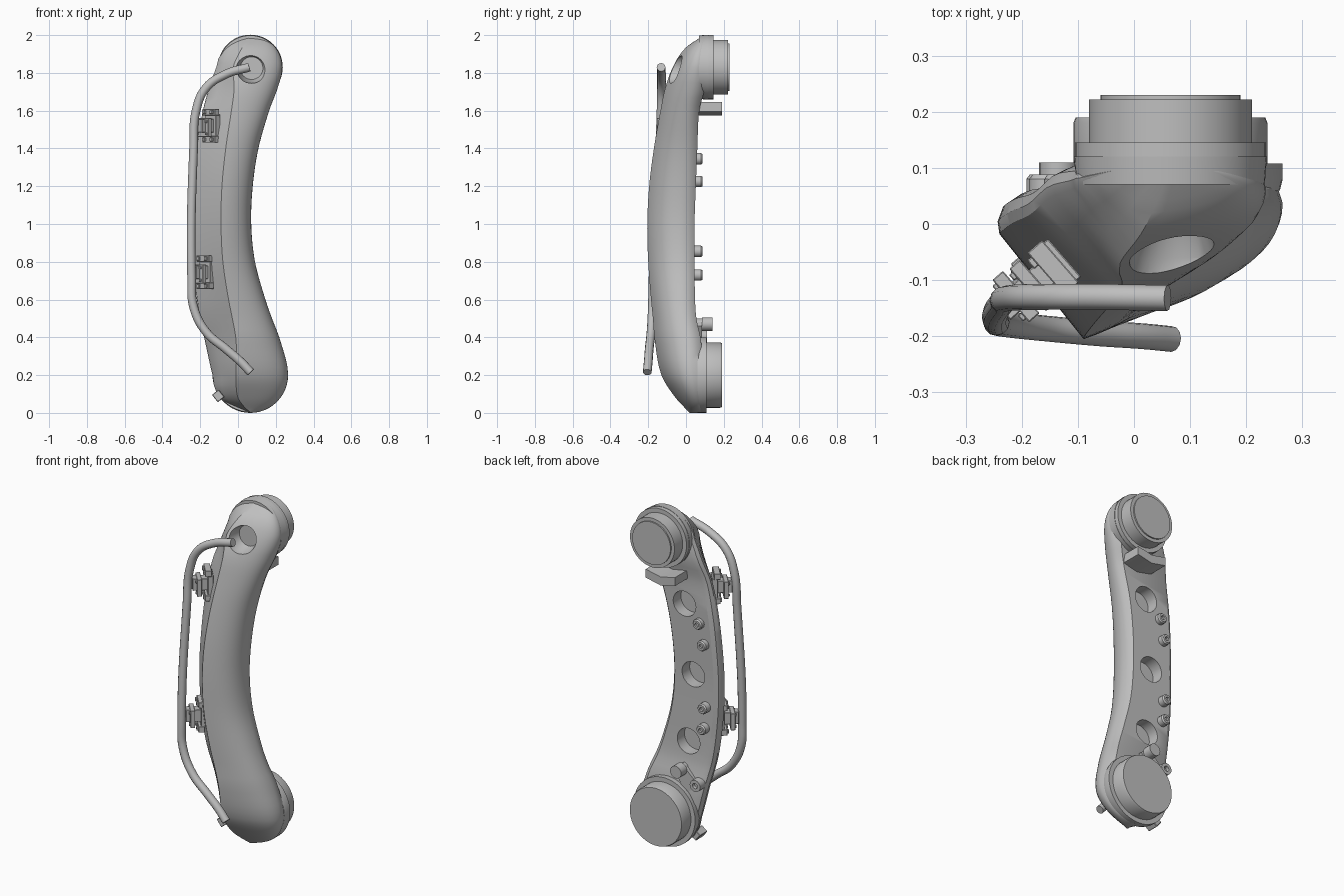
import bpy, bmesh, math
from mathutils import Vector, Matrix

cube = bpy.data.objects.get("Cube")
if cube:
    bpy.data.objects.remove(cube)

GREY = (0.52, 0.52, 0.52, 1)
grey = bpy.data.materials.new("satin_grey")
grey.use_nodes = True
grey.diffuse_color = GREY
grey.node_tree.nodes["Principled BSDF"].inputs["Base Color"].default_value = GREY

CX, TOP_Z, LOW_Z, TOP_R, LOW_R = 0.065, 1.83, 0.2, 0.17, 0.2


def finish(name, bm, angle=30):
    bmesh.ops.recalc_face_normals(bm, faces=bm.faces)
    mesh = bpy.data.meshes.new(name)
    bm.to_mesh(mesh)
    bm.free()
    mesh.materials.append(grey)
    obj = bpy.data.objects.new(name, mesh)
    bpy.context.collection.objects.link(obj)
    smooth(obj, angle)
    return obj


def smooth(obj, angle):
    bpy.ops.object.select_all(action='DESELECT')
    obj.select_set(True)
    bpy.context.view_layer.objects.active = obj
    bpy.ops.object.shade_smooth_by_angle(angle=math.radians(angle))


def turned(name, x, z, profile, sides=32):
    """Solid turned round an axis parallel to y; profile is (radius, y)."""
    bm = bmesh.new()
    rings = []
    for r, y in profile:
        rings.append([bm.verts.new((x + r * math.cos(a), y, z + r * math.sin(a)))
                      for a in (2 * math.pi * i / sides for i in range(sides))])
    skin(bm, rings)
    return finish(name, bm)


def skin(bm, rings):
    n = len(rings[0])
    for a, b in zip(rings, rings[1:]):
        for i in range(n):
            j = (i + 1) % n
            bm.faces.new((a[i], a[j], b[j], b[i]))
    bm.faces.new(rings[0])
    bm.faces.new(rings[-1])


def box(name, size, matrix, bevel=0.003):
    bm = bmesh.new()
    bmesh.ops.create_cube(bm, size=1)
    bmesh.ops.scale(bm, vec=size, verts=bm.verts)
    bmesh.ops.bevel(bm, geom=bm.edges[:], offset=bevel, segments=1, affect='EDGES')
    bm.transform(matrix)
    return finish(name, bm)


def prism(name, outline, y0, y1):
    """Outline in x and z, extruded along y."""
    bm = bmesh.new()
    skin(bm, [[bm.verts.new((x, y, z)) for x, z in outline] for y in (y0, y1)])
    return finish(name, bm)


# Arm stations: height, left x, ridge x, front y, right x, back y
STATIONS = [
    (0.0, 0.06, 0.06, 0.02, 0.07, 0.09),
    (0.08, -0.1, 0.0, -0.055, 0.22, 0.09),
    (0.2, -0.135, -0.01, -0.13, 0.265, 0.09),
    (0.38, -0.175, -0.01, -0.165, 0.225, 0.08),
    (0.5, -0.2, -0.03, -0.175, 0.18, 0.055),
    (0.6, -0.218, -0.05, -0.185, 0.145, 0.048),
    (0.8, -0.238, -0.08, -0.2, 0.09, 0.045),
    (1.0, -0.243, -0.09, -0.205, 0.07, 0.045),
    (1.2, -0.235, -0.085, -0.195, 0.078, 0.052),
    (1.4, -0.218, -0.065, -0.17, 0.108, 0.06),
    (1.6, -0.186, -0.035, -0.135, 0.165, 0.07),
    (1.72, -0.153, -0.02, -0.11, 0.21, 0.1),
    (1.83, -0.115, -0.025, -0.07, 0.235, 0.105),
    (1.93, -0.075, 0.02, -0.005, 0.2, 0.105),
    (2.0, 0.06, 0.065, 0.095, 0.07, 0.105),
]


def station(z):
    """Smoothly interpolated station values at a height."""
    k = max(i for i in range(len(STATIONS) - 1) if STATIONS[i][0] <= z + 1e-9)
    p = [STATIONS[min(max(k + d, 0), len(STATIONS) - 1)] for d in (-1, 0, 1, 2)]
    h = p[2][0] - p[1][0]
    t = (z - p[1][0]) / h
    out = []
    for c in range(1, 6):
        m0 = (p[2][c] - p[0][c]) / (p[2][0] - p[0][0]) * h
        m1 = (p[3][c] - p[1][c]) / (p[3][0] - p[1][0]) * h
        d = p[2][c] - p[1][c]
        out.append(p[1][c] + t * (m0 + t * (3 * d - 2 * m0 - m1 + t * (m0 + m1 - 2 * d))))
    return out


def section(z):
    left, ridge, front, right, back = station(z)
    for centre, r, sign in ((TOP_Z, TOP_R, 1), (LOW_Z, LOW_R, -1)):
        if (z - centre) * sign > 0:
            half = math.sqrt(max(r * r - (z - centre) ** 2, 0.00001))
            right = CX + half
            if sign < 0:
                left = max(left, CX - half)
            elif z > 1.885:
                left = CX - half
            ridge = min(max(ridge, left + 0.3 * half), right)
    depth, width = back - front, right - left
    ridge_pt = Vector((ridge, front))
    corner = Vector((right, front + 0.22 * depth))
    side = Vector((right, back - 0.24 * depth))
    pts = [Vector((left + 0.1 * width, back)), Vector((left + 0.03 * width, back - 0.06 * depth)),
           Vector((left, back - 0.16 * depth)), Vector((left + 0.01 * width, back - 0.25 * depth))]
    pts += [pts[3].lerp(ridge_pt, t) for t in (0.33, 0.66)]
    c1, c2 = ridge_pt.lerp(corner, 0.7), side.lerp(corner, 0.7)
    for i in range(15):
        t = i / 14
        u = 1 - t
        pts.append(u ** 3 * ridge_pt + 3 * u * u * t * c1 + 3 * u * t * t * c2 + t ** 3 * side)
    pts.append(Vector((right - 0.025 * width, back - 0.1 * depth)))
    pts.append(Vector((right - 0.09 * width, back)))
    return pts


# Curved arm
heights = [LOW_Z - LOW_R * math.cos(math.pi / 2 * i / 12) for i in range(12)]
heights += [LOW_Z + (TOP_Z - LOW_Z) * i / 40 for i in range(41)]
heights += [TOP_Z + TOP_R * math.sin(math.pi / 2 * i / 12) for i in range(1, 13)]
bm = bmesh.new()
skin(bm, [[bm.verts.new((p.x, p.y, z)) for p in section(z)] for z in heights])
arm = finish("arm_shell", bm)

# Lightening holes in the back and the socket at the front of the upper end
cutters = [turned("cutter", x, z, [(0.074, back - 0.07), (0.074, 0.2)])
           for x, z, back in ((-0.033, 1.435, 0.06), (-0.08, 1.025, 0.045), (-0.05, 0.625, 0.05))]
cutters.append(turned("cutter", 0.072, 1.825, [(0.06, -0.005), (0.08, -0.06), (0.08, -0.2)]))
for c in cutters:
    c.hide_render = True
    mod = arm.modifiers.new("cut", 'BOOLEAN')
    mod.operation, mod.solver, mod.object = 'DIFFERENCE', 'EXACT', c
bpy.context.view_layer.update()
cut_mesh = bpy.data.meshes.new_from_object(arm.evaluated_get(bpy.context.evaluated_depsgraph_get()))
arm.modifiers.clear()
arm.data = cut_mesh
for c in cutters:
    bpy.data.objects.remove(c)
smooth(arm, 30)

# Joint hubs on the back
turned("upper_hub", CX, TOP_Z, [(0.168, 0.07), (0.172, 0.12), (0.17, 0.12), (0.17, 0.145), (0.145, 0.145),
                                (0.145, 0.222), (0.125, 0.222), (0.125, 0.23)], 48)
turned("lower_hub", CX, LOW_Z, [(0.195, 0.06), (0.2, 0.08), (0.2, 0.108), (0.173, 0.108), (0.173, 0.18),
                                (0.169, 0.19)], 48)

# Pegs along the back
for i, (x, z) in enumerate(((-0.13, 1.345), (-0.157, 1.225), (-0.162, 0.855), (-0.155, 0.73))):
    turned(f"back_peg_{i}", x, z, [(0.03, 0.02), (0.03, 0.08), (0.024, 0.088), (0.012, 0.088), (0.012, 0.075)], 20)
turned("lower_post", -0.03, 0.47, [(0.026, 0.03), (0.026, 0.085), (0.036, 0.085), (0.036, 0.14)], 20)
turned("lower_boss", -0.135, 0.405, [(0.034, 0.04), (0.034, 0.11), (0.016, 0.11), (0.016, 0.09)], 20)
prism("lower_web", [(-0.16, 0.385), (-0.03, 0.5), (0.02, 0.46), (-0.05, 0.34)], 0.03, 0.085)

# Bent stop block under the upper hub
prism("stop_block", [(-0.06, 1.645), (-0.06, 1.595), (0.035, 1.575), (0.13, 1.595), (0.13, 1.645), (0.035, 1.625)],
      0.04, 0.19)

# Small foot lug at the lower left
box("foot_lug", (0.05, 0.07, 0.045), Matrix.Translation((-0.105, 0.03, 0.09)) @ Matrix.Rotation(0.9, 4, 'Y'))

# Grab handle tube
path = [(0.06, -0.132, 1.83), (-0.06, -0.13, 1.795), (-0.17, -0.13, 1.72), (-0.222, -0.132, 1.6),
        (-0.235, -0.14, 1.4), (-0.245, -0.175, 0.7), (-0.235, -0.178, 0.56), (-0.17, -0.185, 0.43),
        (-0.06, -0.195, 0.335), (0.015, -0.2, 0.27), (0.067, -0.205, 0.215)]
curve = bpy.data.curves.new("grab_handle", 'CURVE')
curve.dimensions = '3D'
curve.bevel_depth, curve.bevel_resolution = 0.023, 4
curve.resolution_u = 8
curve.use_fill_caps = True
spline = curve.splines.new('BEZIER')
spline.bezier_points.add(len(path) - 1)
for bp, co in zip(spline.bezier_points, path):
    bp.co = co
    bp.handle_left_type = bp.handle_right_type = 'AUTO'
curve.materials.append(grey)
handle = bpy.data.objects.new("grab_handle", curve)
bpy.context.collection.objects.link(handle)

# Handle clamps; local x runs out from the arm, local y across its flat
for name, x, y, z in (("upper_clamp", -0.135, -0.07, 1.52), ("lower_clamp", -0.165, -0.09, 0.745)):
    frame = Matrix.Translation((x, y, z)) @ Matrix.Rotation(math.radians(221), 4, 'Z')

    def part(suffix, size, at):
        box(f"{name}_{suffix}", size, frame @ Matrix.Translation(at), 0.002)

    part("base", (0.03, 0.09, 0.12), (0, 0, 0))
    part("arm", (0.09, 0.05, 0.07), (0.05, 0, 0))
    part("plate", (0.025, 0.1, 0.1), (0.06, 0, -0.01))
    for side in (-1, 1):
        part(f"pad_{side}", (0.035, 0.1, 0.035), (0.012, 0, side * 0.072))
        for end in (-1, 1):
            part(f"bolt_{side}_{end}", (0.012, 0.014, 0.014), (0.074, side * 0.035, end * 0.033 - 0.01))
            part(f"pad_bolt_{side}_{end}", (0.012, 0.02, 0.02), (0.033, end * 0.03, side * 0.072))
